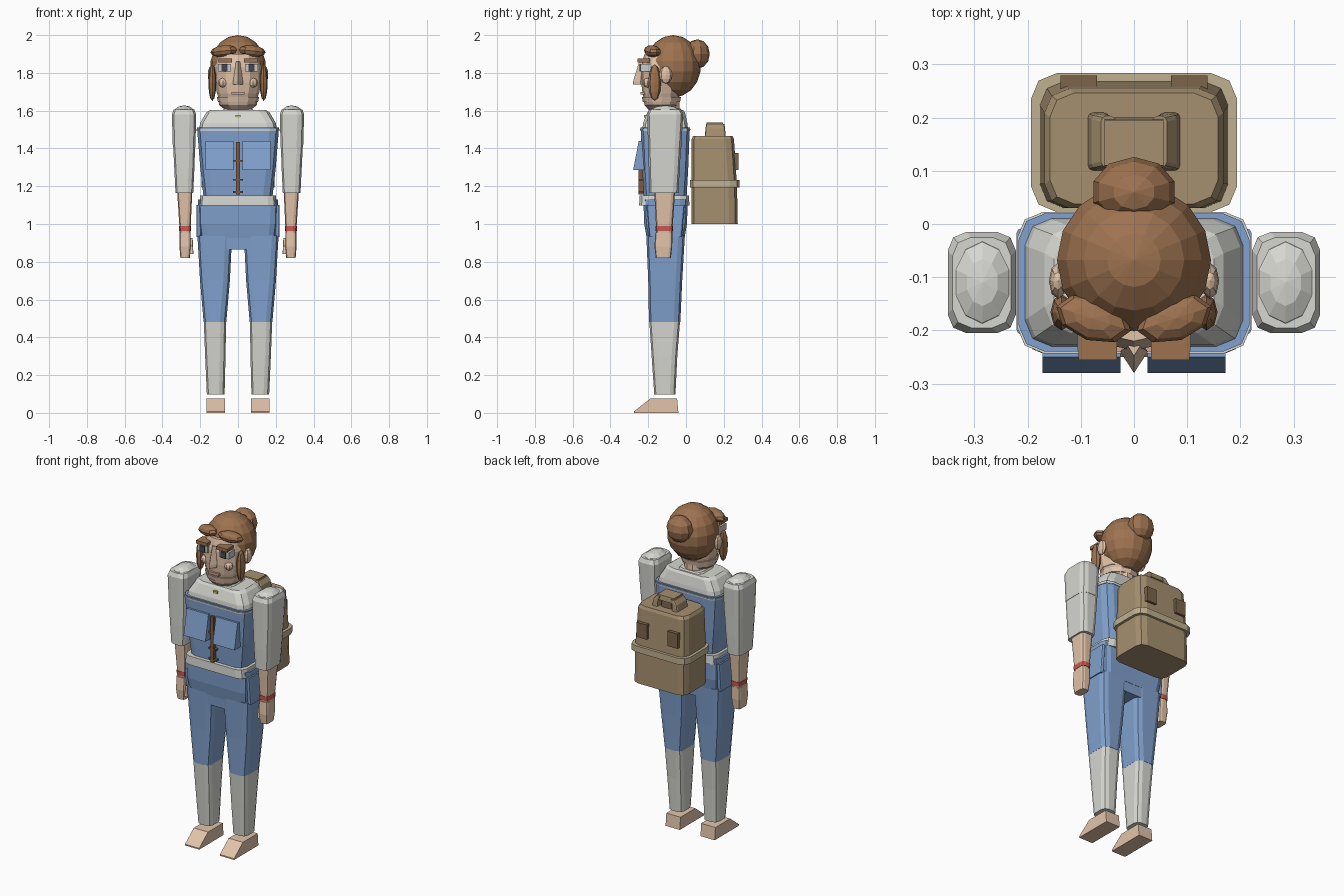
import bpy, bmesh
from math import sin, cos, pi, radians
from mathutils import Matrix

COLOURS = {
    "blue": (0.22, 0.36, 0.62), "cloth": (0.68, 0.68, 0.64), "skin": (0.76, 0.55, 0.40),
    "jaw": (0.58, 0.43, 0.33), "hair": (0.34, 0.17, 0.08), "tan": (0.38, 0.28, 0.16),
    "pale_tan": (0.52, 0.44, 0.28), "dark_tan": (0.20, 0.13, 0.07), "red": (0.6, 0.10, 0.08),
    "leather": (0.22, 0.10, 0.05), "dark": (0.06, 0.06, 0.08), "white": (0.8, 0.8, 0.8),
    "gold": (0.6, 0.5, 0.15), "lip": (0.66, 0.38, 0.30),
}
MATS = {}
for key, rgb in COLOURS.items():
    MATS[key] = bpy.data.materials.new(key)
    MATS[key].diffuse_color = (*rgb, 1)


def finish(name, bm, colour):
    bmesh.ops.recalc_face_normals(bm, faces=bm.faces)
    mesh = bpy.data.meshes.new(name)
    bm.to_mesh(mesh)
    bm.free()
    mesh.materials.append(MATS[colour])
    ob = bpy.data.objects.new(name, mesh)
    bpy.context.collection.objects.link(ob)
    return ob


def outline(rx, ry, corner, sides=10):
    # ellipse when corner is None, otherwise a rectangle with faceted corners
    if corner is None:
        return [(rx * cos(2 * pi * i / sides), ry * sin(2 * pi * i / sides)) for i in range(sides)]
    pts = []
    for q, (sx, sy) in enumerate([(1, 1), (-1, 1), (-1, -1), (1, -1)]):
        for a in (0, 45, 90):
            t = radians(q * 90 + a)
            pts.append((sx * (rx - corner) + corner * cos(t), sy * (ry - corner) + corner * sin(t)))
    return pts


def loft(name, colour, rings, corner=None, sides=10):
    # rings: (z, centre x, centre y, half width, half depth)
    bm = bmesh.new()
    loops = [[bm.verts.new((cx + x, cy + y, z)) for x, y in outline(rx, ry, corner, sides)]
             for z, cx, cy, rx, ry in rings]
    for lo, hi in zip(loops, loops[1:]):
        for i in range(len(lo)):
            j = (i + 1) % len(lo)
            bm.faces.new((lo[i], lo[j], hi[j], hi[i]))
    bm.faces.new(loops[0][::-1])
    bm.faces.new(loops[-1])
    return finish(name, bm, colour)


def ball(name, colour, centre, radii, u=10, v=6):
    bm = bmesh.new()
    m = Matrix.Translation(centre) @ Matrix.Diagonal((*radii, 1))
    bmesh.ops.create_uvsphere(bm, u_segments=u, v_segments=v, radius=1, matrix=m)
    return finish(name, bm, colour)


def box(name, colour, x, y, z):
    bm = bmesh.new()
    m = Matrix.Translation([(a + b) / 2 for a, b in (x, y, z)]) @ \
        Matrix.Diagonal([abs(b - a) for a, b in (x, y, z)] + [1])
    bmesh.ops.create_cube(bm, size=1, matrix=m)
    return finish(name, bm, colour)


def slab(name, colour, profile, x0, x1):
    # side profile (y, z) extruded across x
    bm = bmesh.new()
    face = bm.faces.new([bm.verts.new((x0, y, z)) for y, z in profile])
    ext = bmesh.ops.extrude_face_region(bm, geom=[face])["geom"]
    bmesh.ops.translate(bm, vec=(x1 - x0, 0, 0), verts=[e for e in ext if isinstance(e, bmesh.types.BMVert)])
    return finish(name, bm, colour)


# Torso, shirt yoke, trim and belt
loft("bib_torso", "blue", [(1.12, 0, -.11, .18, .112), (1.3, 0, -.11, .2, .122),
                           (1.51, 0, -.11, .217, .13)], .05)
loft("shirt_yoke", "cloth", [(1.51, 0, -.11, .205, .12), (1.535, 0, -.11, .2, .117),
                             (1.59, 0, -.105, .168, .1), (1.603, 0, -.105, .15, .09)], .05)
loft("bib_trim", "cloth", [(1.493, 0, -.11, .219, .132), (1.503, 0, -.11, .22, .133)], .05)
loft("belt", "cloth", [(1.098, 0, -.115, .205, .133), (1.15, 0, -.115, .2, .131)], .045)
loft("collar_line", "cloth", [(1.595, 0, -.1, .085, .08), (1.612, 0, -.1, .075, .07)], .03)
box("collar_pin", "gold", (-.013, .013), (-.222, -.2), (1.563, 1.578))

# Hips
loft("hips", "blue", [(.925, 0, -.108, .2, .1), (1.0, 0, -.108, .209, .113),
                      (1.13, 0, -.108, .213, .118)], .04)
loft("crotch", "blue", [(.865, 0, -.108, .112, .095), (.95, 0, -.108, .125, .1)], .03)

# Centre lacing on the bib
box("lace_strip", "leather", (-.01, .01), (-.252, -.22), (1.155, 1.435))
for i, z in enumerate((1.165, 1.23, 1.33)):
    box(f"lace_bar_{i}", "leather", (-.026, .026), (-.25, -.22), (z, z + .009))

# Neck and head
loft("neck", "skin", [(1.58, 0, -.09, .062, .06), (1.7, 0, -.09, .055, .055)])
loft("jaw", "jaw", [(1.607, 0, -.13, .07, .07), (1.63, 0, -.13, .1, .09),
                    (1.70, 0, -.13, .11, .1)], sides=12)
loft("face", "skin", [(1.69, 0, -.13, .111, .1), (1.75, 0, -.13, .124, .107), (1.83, 0, -.13, .126, .108),
                      (1.9, 0, -.13, .11, .09)], sides=12)
loft("nose", "skin", [(1.738, 0, -.24, .026, .04), (1.755, 0, -.24, .026, .04),
                      (1.86, 0, -.23, .011, .018)], sides=4)
loft("mouth_band", "skin", [(1.645, 0, -.13, .106, .098), (1.672, 0, -.13, .112, .104)], sides=12)
box("lips", "lip", (-.035, .035), (-.24, -.2), (1.685, 1.7))

# Hair
ball("hair_cap", "hair", (0, -.068, 1.835), (.147, .147, .165), 16, 9)
ball("hair_bun", "hair", (0, .06, 1.9), (.08, .066, .078), 10, 6)

# Backpack
loft("backpack_body", "tan", [(1.0, 0, .152, .178, .122), (1.2, 0, .15, .178, .12),
                              (1.45, 0, .142, .168, .112), (1.467, 0, .142, .158, .104)], .045)
loft("backpack_band", "pale_tan", [(1.193, 0, .153, .194, .131), (1.232, 0, .153, .194, .131)], .05)
slab("backpack_handle_bar", "tan", [(.105, 1.507), (.2, 1.507), (.195, 1.537), (.11, 1.537)], -.055, .055)
loft("backpack_top_roll", "dark_tan", [(1.46, 0, .155, .04, .04), (1.508, 0, .155, .035, .038)], .015)

for s, side in ((-1, "right"), (1, "left")):
    # Hair locks, ear and facial features
    fringe = ball("fringe_" + side, "hair", (0, 0, 0), (.074, .042, .031), 8, 6)
    fringe.location = (s * .076, -.178, 1.915)
    fringe.rotation_euler = (0, s * radians(6), s * radians(18))
    ball("side_lock_" + side, "hair", (s * .136, -.166, 1.748), (.021, .034, .096), 8, 6)
    ball("ear_" + side, "skin", (s * .143, -.107, 1.79), (.017, .034, .046), 8, 6)
    ball("cheek_" + side, "skin", (s * .08, -.203, 1.748), (.025, .025, .025), 8, 6)
    box("eye_" + side, "white", sorted((s * .038, s * .106)), (-.24, -.18), (1.808, 1.848))
    box("pupil_" + side, "dark", sorted((s * .055, s * .088)), (-.247, -.23), (1.808, 1.846))
    box("eyebrow_" + side, "hair", sorted((s * .032, s * .104)), (-.256, -.19), (1.856, 1.876))

    # Bib pocket, flaring at the bottom, and hip pocket
    slab("bib_pocket_" + side, "blue", [(-.22, 1.44), (-.25, 1.44), (-.28, 1.285), (-.22, 1.285)],
         s * .025, s * .172)
    loft("hip_pocket_" + side, "blue", [(.93, s * .208, -.108, .013, .085),
                                        (1.1, s * .208, -.108, .013, .1)], .01)

    # Leg, legging and wedge foot
    loft("trouser_leg_" + side, "blue", [(.48, s * .122, -.113, .06, .083), (.7, s * .122, -.11, .079, .09),
                                         (.94, s * .123, -.108, .092, .102)], .035)
    loft("lower_leg_" + side, "cloth", [(.097, s * .118, -.112, .047, .056), (.3, s * .12, -.114, .054, .068),
                                        (.48, s * .122, -.113, .059, .081)], .03)
    slab("foot_" + side, "skin", [(-.275, 0), (-.04, 0), (-.047, .075), (-.19, .075), (-.275, .008)],
         s * .07, s * .166)

    # Sleeve with domed shoulder, forearm, wristband and hand
    ball("shoulder_dome_" + side, "cloth", (s * .285, -.11, 1.585), (.06, .088, .043), 10, 6)
    loft("upper_sleeve_" + side, "cloth", [(1.405, s * .285, -.113, .06, .088), (1.58, s * .286, -.11, .064, .095),
                                           (1.605, s * .286, -.11, .055, .085)], .035)
    loft("lower_sleeve_" + side, "cloth", [(1.165, s * .284, -.117, .047, .076), (1.29, s * .284, -.115, .053, .082),
                                           (1.41, s * .285, -.113, .058, .086)], .03)
    loft("forearm_" + side, "skin", [(.95, s * .28, -.115, .028, .042),
                                     (1.17, s * .282, -.113, .04, .055)], .02)
    loft("wristband_" + side, "red", [(.963, s * .28, -.115, .031, .046), (.99, s * .28, -.115, .032, .047)], .02)
    loft("hand_" + side, "skin", [(.82, s * .28, -.12, .025, .04), (.88, s * .28, -.12, .03, .047),
                                  (.955, s * .28, -.117, .029, .045)], .015)
    loft("thumb_" + side, "skin", [(.842, s * .246, -.14, .01, .015), (.925, s * .252, -.13, .012, .017)], .006)

    # Backpack patch and handle leg
    box("backpack_patch_" + side, "dark_tan", sorted((s * .07, s * .138)), (.24, .279), (1.285, 1.375))
    loft("handle_leg_" + side, "tan", [(1.46, s * .068, .155, .02, .055), (1.505, s * .062, .155, .018, .052),
                                       (1.53, s * .048, .155, .014, .048)], .01)
